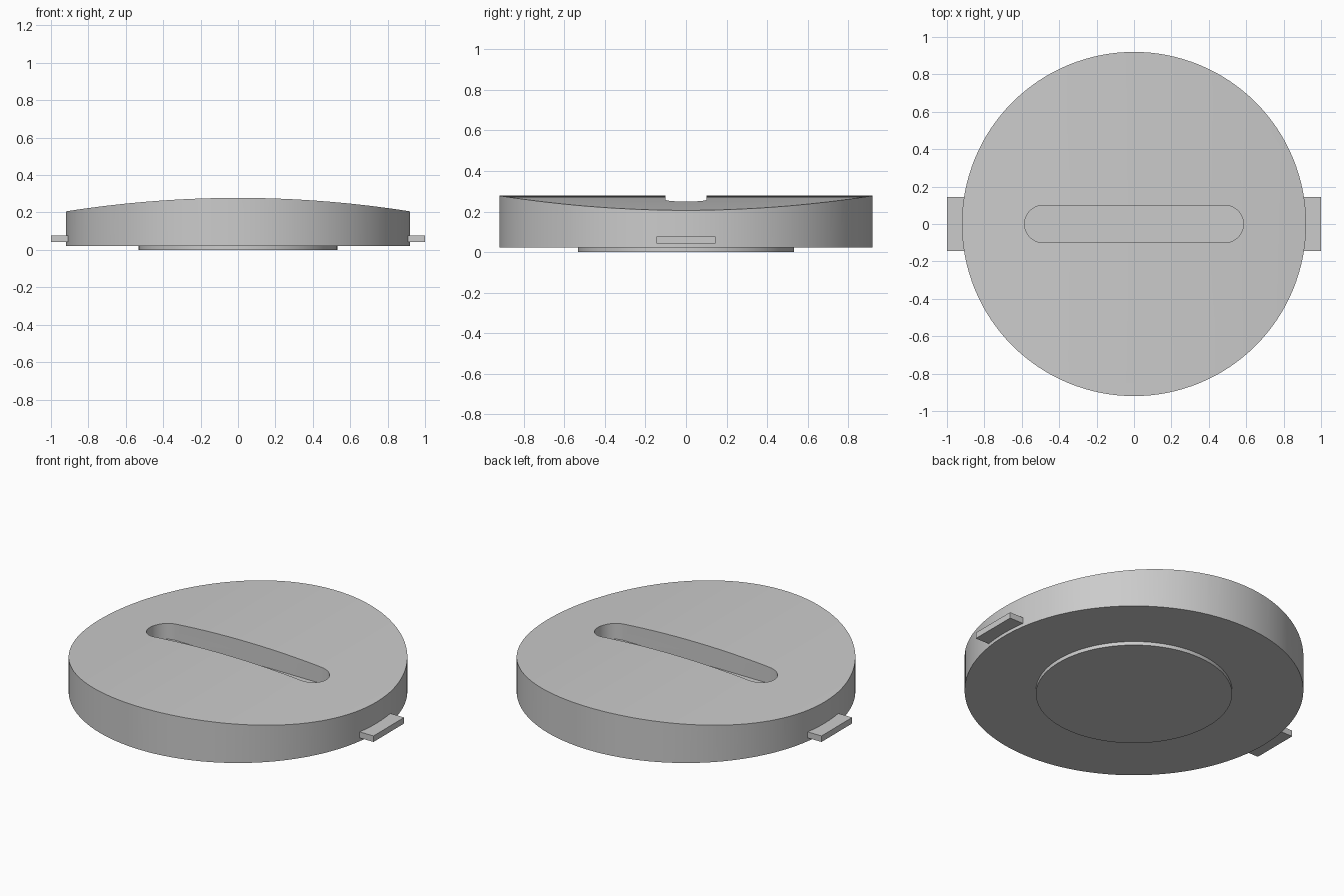
import bpy, bmesh, math

cube = bpy.data.objects.get("Cube")
if cube:
    bpy.data.objects.remove(cube, do_unlink=True)

grey = bpy.data.materials.new("light_grey")
grey.use_nodes = True
grey.diffuse_color = (0.6, 0.6, 0.6, 1)
grey.node_tree.nodes["Principled BSDF"].inputs["Base Color"].default_value = (0.6, 0.6, 0.6, 1)


def prism(name, outline, z0, z1):
    """Extrude a closed counter-clockwise outline from z0 to z1."""
    bm = bmesh.new()
    face = bm.faces.new([bm.verts.new((x, y, z0)) for x, y in outline])
    top = bmesh.ops.extrude_face_region(bm, geom=[face])["geom"]
    verts = [v for v in top if isinstance(v, bmesh.types.BMVert)]
    bmesh.ops.translate(bm, verts=verts, vec=(0, 0, z1 - z0))
    bmesh.ops.recalc_face_normals(bm, faces=bm.faces)
    mesh = bpy.data.meshes.new(name)
    bm.to_mesh(mesh)
    bm.free()
    mesh.materials.append(grey)
    obj = bpy.data.objects.new(name, mesh)
    bpy.context.collection.objects.link(obj)
    return obj


def arc(cx, r, start, end, n):
    steps = [start + (end - start) * i / n for i in range(n + 1)]
    return [(cx + r * math.cos(a), r * math.sin(a)) for a in steps]


def circle(r, n):
    return arc(0, r, 0, math.tau, n)[:-1]


def activate(obj):
    bpy.ops.object.select_all(action='DESELECT')
    obj.select_set(True)
    bpy.context.view_layer.objects.active = obj


def cut(obj, cutter, operation):
    cutter.hide_render = True
    activate(obj)
    mod = obj.modifiers.new("cut", 'BOOLEAN')
    mod.operation = operation
    mod.solver = 'EXACT'
    mod.object = cutter
    bpy.ops.object.modifier_apply(modifier=mod.name)
    bpy.data.objects.remove(cutter, do_unlink=True)


# Round body with a gently arched top
body = prism("round_body", circle(0.92, 128), 0.022, 0.5)
crown_z, crown_r = 0.278, 5.91
crown = prism("crown_cutter", circle(crown_r, 512), -2, 2)
crown.rotation_euler.x = math.pi / 2
crown.location.z = crown_z - crown_r
cut(body, crown, 'INTERSECT')

# Long slot with rounded ends
half = math.pi / 2
slot = prism("slot_cutter", arc(0.485, 0.1, -half, half, 24)
             + arc(-0.485, 0.1, half, 3 * half, 24), 0.16, 0.5)
cut(body, slot, 'DIFFERENCE')

# Raised round foot under the body
foot = prism("round_foot", circle(0.533, 96), 0, 0.03)

# Flat tabs on both sides
for side, label in ((1, "left_tab"), (-1, "right_tab")):
    xs = sorted((side * 0.9, side * 1.0))
    prism(label, [(xs[0], -0.145), (xs[1], -0.145), (xs[1], 0.145), (xs[0], 0.145)],
          0.042, 0.078)

for obj in (body, foot):
    activate(obj)
    bpy.ops.object.shade_smooth_by_angle(angle=math.radians(30))
